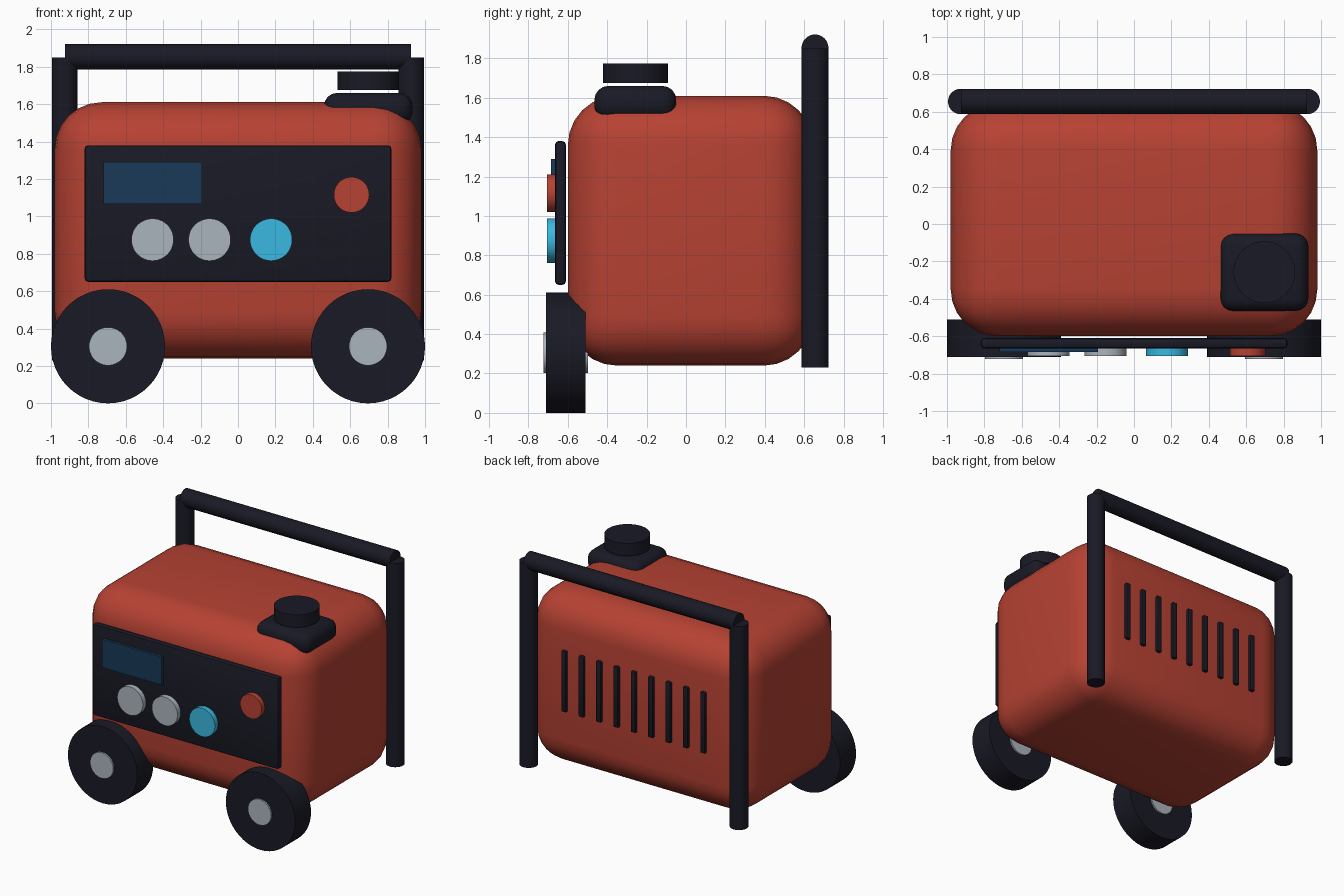
import bpy
from math import radians

if "Cube" in bpy.data.objects:
    bpy.data.objects.remove(bpy.data.objects["Cube"])


def material(name, rgb):
    m = bpy.data.materials.new(name)
    m.use_nodes = True
    m.diffuse_color = (*rgb, 1)
    m.node_tree.nodes["Principled BSDF"].inputs["Base Color"].default_value = (*rgb, 1)
    return m


red = material("red paint", (0.47, 0.054, 0.033))
black = material("black rubber", (0.01, 0.01, 0.019))
grey = material("grey metal", (0.41, 0.46, 0.51))
cyan = material("cyan plastic", (0.042, 0.48, 0.76))
blue = material("blue glass", (0.01, 0.041, 0.098))


def finish(name, mat, bevel=0, segments=3):
    ob = bpy.context.object
    ob.name = ob.data.name = name
    ob.data.materials.append(mat)
    if bevel:
        bpy.ops.object.transform_apply(location=False, rotation=False, scale=True)
        mod = ob.modifiers.new("Rounding", "BEVEL")
        mod.width, mod.segments = bevel, segments
        bpy.ops.object.modifier_apply(modifier=mod.name)
    bpy.ops.object.shade_smooth_by_angle(angle=radians(35))
    return ob


def box(name, mat, x, y, z, bevel=0, segments=3):
    """Box given by its (low, high) range on each axis."""
    ranges = (x, y, z)
    bpy.ops.mesh.primitive_cube_add(size=1, location=[(a + b) / 2 for a, b in ranges])
    bpy.context.object.scale = [b - a for a, b in ranges]
    return finish(name, mat, bevel, segments)


TURN = {"X": (0, radians(90), 0), "Y": (radians(90), 0, 0), "Z": (0, 0, 0)}


def rod(name, mat, centre, radius, length, axis):
    bpy.ops.mesh.primitive_cylinder_add(vertices=48, radius=radius, depth=length,
                                        location=centre, rotation=TURN[axis])
    return finish(name, mat)


# Rounded housing
box("housing", red, (-0.98, 0.98), (-0.6, 0.645), (0.24, 1.61), 0.25, 6)

# Control panel with screen, dials and button
box("control_panel", black, (-0.82, 0.82), (-0.665, -0.61), (0.65, 1.38), 0.018, 2)
box("screen", blue, (-0.72, -0.192), (-0.685, -0.65), (1.065, 1.29))
for i, (x, mat) in enumerate([(-0.457, grey), (-0.152, grey), (0.177, cyan)]):
    rod(f"dial_{i + 1}", mat, (x, -0.68, 0.875), 0.113, 0.05, "Y")
rod("start_button", red, (0.607, -0.68, 1.115), 0.095, 0.05, "Y")

# Wheels and handle posts on both sides
for side, s in (("left", 1), ("right", -1)):
    rod(f"{side}_tyre", black, (s * 0.695, -0.61, 0.305), 0.305, 0.2, "Y")
    rod(f"{side}_hub", grey, (s * 0.695, -0.61, 0.305), 0.102, 0.225, "Y")
    rod(f"{side}_handle_post", black, (s * 0.926, 0.655, 1.04), 0.068, 1.62, "Z")
rod("handle_bar", black, (0, 0.655, 1.853), 0.068, 1.85, "X")

# Fuel filler: rounded base and floating cap
box("filler_base", black, (0.46, 0.933), (-0.465, -0.05), (1.49, 1.66), 0.07, 4)
rod("filler_cap", black, (0.697, -0.257, 1.725), 0.165, 0.1, "Z")

# Cooling slats across the back
for i in range(9):
    x = (i - 4) * 0.153
    box(f"vent_slat_{i + 1}", black, (x - 0.022, x + 0.022), (0.63, 0.67), (0.73, 1.215), 0.01, 2)
